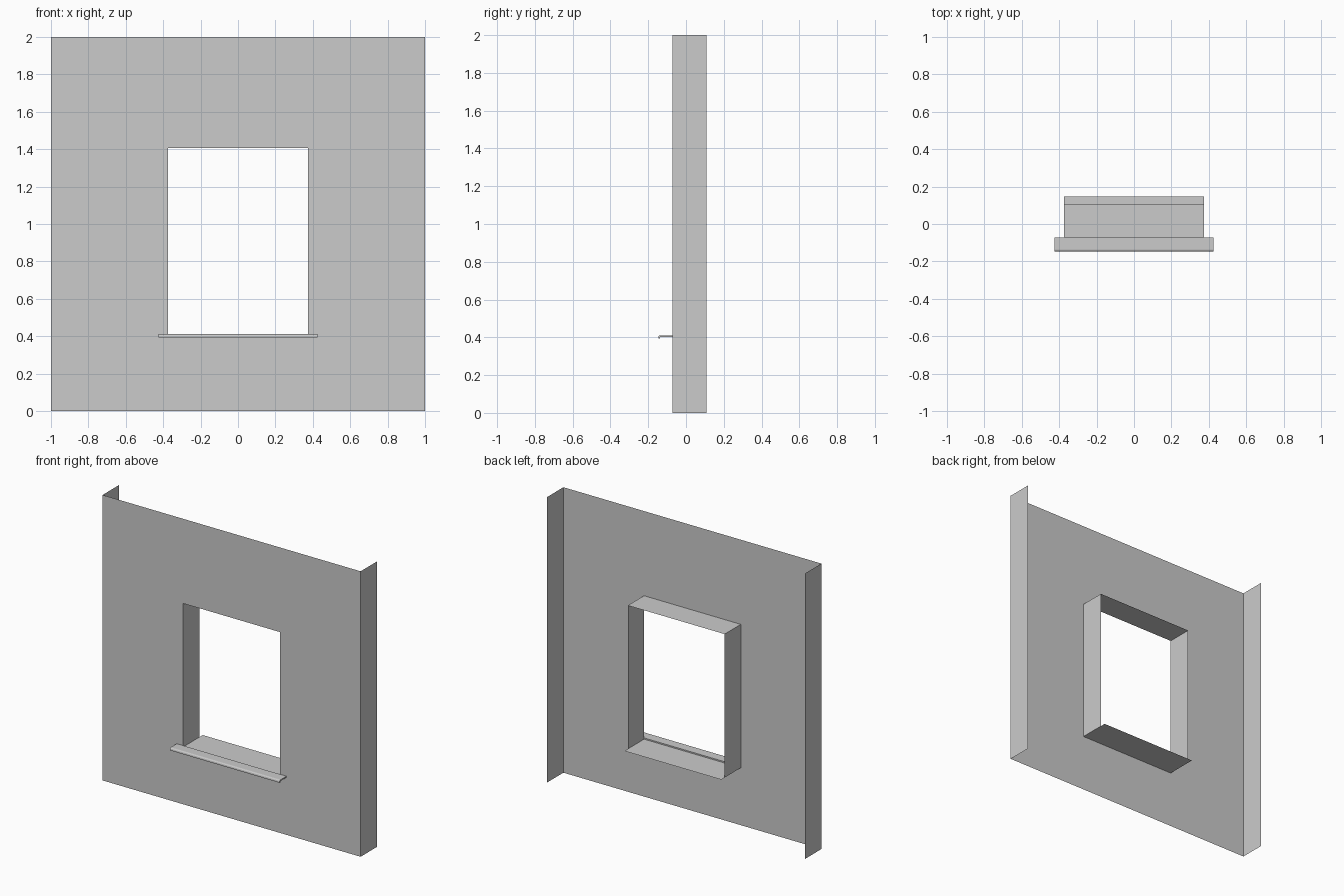
import bpy, bmesh, math

if "Cube" in bpy.data.objects:
    bpy.data.objects.remove(bpy.data.objects["Cube"])

YF, YB = -0.071, 0.108          # wall face and back edge of the returns
YSILL = 0.146                   # sill reaches this far front and back
HX, Z0, Z1 = 0.375, 0.402, 1.407  # window opening


def finish(bm, name):
    bmesh.ops.remove_doubles(bm, verts=bm.verts, dist=1e-5)
    me = bpy.data.meshes.new(name)
    bm.to_mesh(me)
    bm.free()
    ob = bpy.data.objects.new(name, me)
    bpy.context.collection.objects.link(ob)
    return ob


def quad(bm, *pts):
    bm.faces.new([bm.verts.new(p) for p in pts])


def extrude_profile(name, profile, x0, x1, closed):
    """Sweep a (y, z) profile along x."""
    bm = bmesh.new()
    n = len(profile)
    for i in range(n if closed else n - 1):
        (ya, za), (yb, zb) = profile[i], profile[(i + 1) % n]
        quad(bm, (x0, ya, za), (x0, yb, zb), (x1, yb, zb), (x1, ya, za))
    if closed:
        for x in (x0, x1):
            bm.faces.new([bm.verts.new((x, y, z)) for y, z in profile])
        bmesh.ops.remove_doubles(bm, verts=bm.verts, dist=1e-5)
        bmesh.ops.recalc_face_normals(bm, faces=bm.faces)
    return finish(bm, name)


# wall face: grid of panels around the opening
bm = bmesh.new()
xs, zs = (-1, -HX, HX, 1), (0, Z0, Z1, 2)
for i in range(3):
    for j in range(3):
        if (i, j) != (1, 1):
            quad(bm, (xs[i], YF, zs[j]), (xs[i + 1], YF, zs[j]),
                 (xs[i + 1], YF, zs[j + 1]), (xs[i], YF, zs[j + 1]))
bmesh.ops.remove_doubles(bm, verts=bm.verts, dist=1e-5)
bmesh.ops.dissolve_limit(bm, angle_limit=0.01, verts=bm.verts, edges=bm.edges)
# wall side returns
quad(bm, (1, YF, 0), (1, YB, 0), (1, YB, 2), (1, YF, 2))
quad(bm, (-1, YB, 0), (-1, YF, 0), (-1, YF, 2), (-1, YB, 2))
finish(bm, "wall")

# window reveal: jambs and head facing into the opening
bm = bmesh.new()
quad(bm, (-HX, YF, Z0), (-HX, YB, Z0), (-HX, YB, Z1), (-HX, YF, Z1))
quad(bm, (HX, YB, Z0), (HX, YF, Z0), (HX, YF, Z1), (HX, YB, Z1))
quad(bm, (-HX, YF, Z1), (-HX, YB, Z1), (HX, YB, Z1), (HX, YF, Z1))
finish(bm, "window_reveal")

# inner sill sheet, running past the back of the reveal
bm = bmesh.new()
for ya, yb in ((YF, YB), (YB, YSILL)):
    quad(bm, (-HX, ya, Z0), (HX, ya, Z0), (HX, yb, Z0), (-HX, yb, Z0))
finish(bm, "inner_sill")

# outer sill with a rounded drip nose
top, r = 0.411, 0.010
nose = [(-YSILL + r - r * math.sin(a), top - r + r * math.cos(a))
        for a in (math.radians(d) for d in (0, 30, 60, 90))]
profile = [(YF, top)] + nose + [(-YSILL, 0.393), (-YSILL + 0.008, 0.393),
                                (-YSILL + 0.010, Z0), (YF, Z0)]
extrude_profile("outer_sill", profile, -0.425, 0.425, True)
